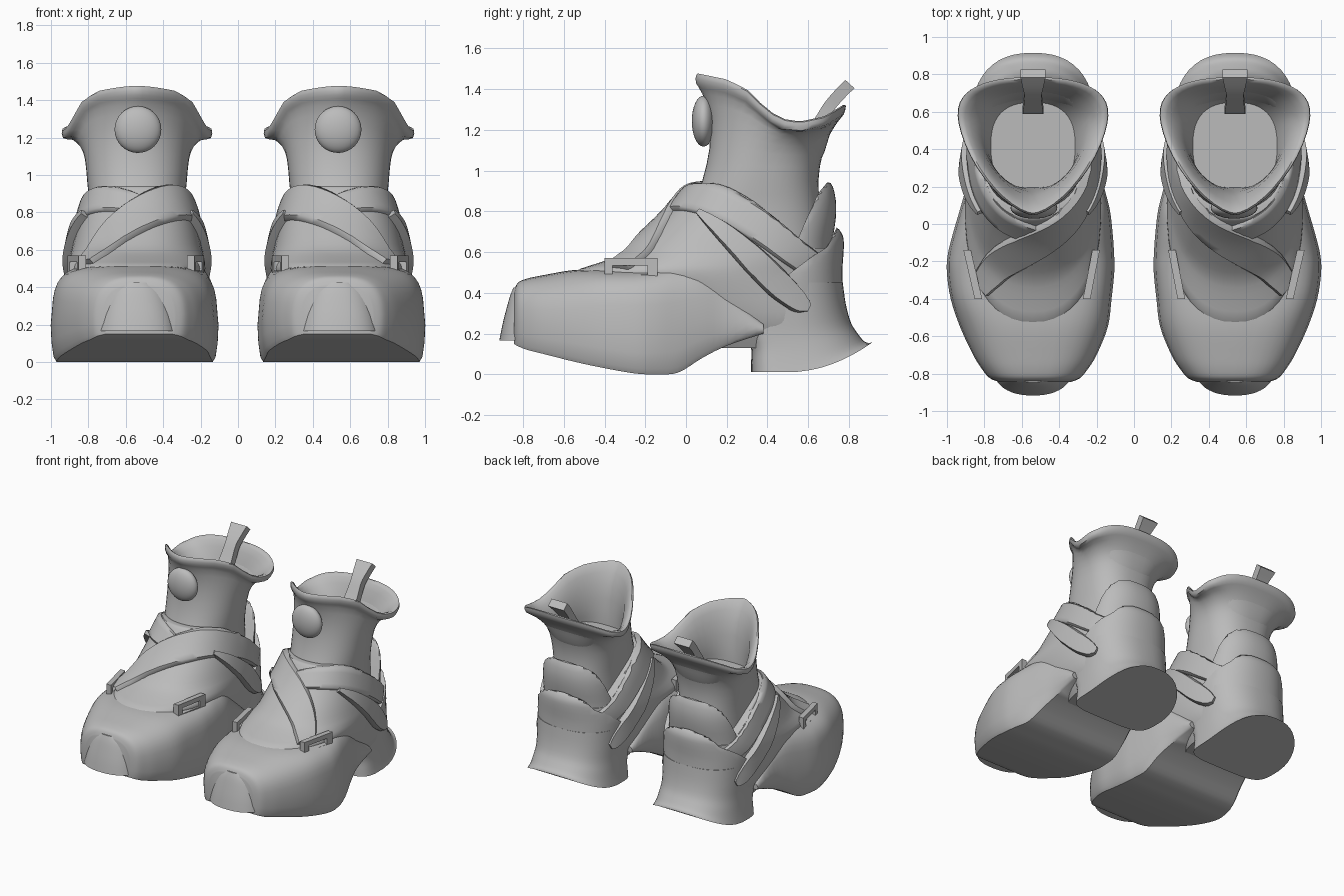
import bpy, bmesh, math
from mathutils import Vector
from mathutils.bvhtree import BVHTree

if "Cube" in bpy.data.objects:
    bpy.data.objects.remove(bpy.data.objects["Cube"])

CX = 0.54   # centre line of one shoe; the other is mirrored
GREY = bpy.data.materials.new("plain_grey")
GREY.diffuse_color = (0.5, 0.5, 0.5, 1)
GREY.use_nodes = True
GREY.node_tree.nodes["Principled BSDF"].inputs["Base Color"].default_value = GREY.diffuse_color


def lerp(table, t):
    """Piecewise linear lookup in (key, value) pairs."""
    if t <= table[0][0]:
        return table[0][1]
    for (a, va), (b, vb) in zip(table, table[1:]):
        if t <= b:
            return va + (vb - va) * (t - a) / (b - a)
    return table[-1][1]


def spline(rows, n):
    """Catmull-Rom interpolation of equal length rows."""
    out = []
    for i in range(len(rows) - 1):
        p0, p1, p2, p3 = (rows[max(0, min(len(rows) - 1, i + d))] for d in (-1, 0, 1, 2))
        for s in range(n):
            t = s / n
            out.append(tuple(0.5 * (2 * b + (c - a) * t + (2 * a - 5 * b + 4 * c - d) * t * t
                                    + (3 * b - a - 3 * c + d) * t ** 3)
                             for a, b, c, d in zip(p0, p1, p2, p3)))
    return out + [tuple(rows[-1])]


def finish(name, bm, angle=40):
    bmesh.ops.recalc_face_normals(bm, faces=bm.faces)
    me = bpy.data.meshes.new(name)
    bm.to_mesh(me)
    bm.free()
    me.materials.append(GREY)
    ob = bpy.data.objects.new(name, me)
    bpy.context.collection.objects.link(ob)
    ob.modifiers.new("pair", 'MIRROR').use_mirror_merge = False
    bpy.context.view_layer.objects.active = ob
    ob.select_set(True)
    bpy.ops.object.shade_smooth_by_angle(angle=math.radians(angle))
    ob.select_set(False)
    return ob


def loft(name, rings, angle=40):
    bm = bmesh.new()
    vs = [[bm.verts.new(p) for p in r] for r in rings]
    n = len(vs[0])
    for a, b in zip(vs, vs[1:]):
        for i in range(n):
            j = (i + 1) % n
            bm.faces.new((a[i], a[j], b[j], b[i]))
    bm.faces.new(vs[0])
    bm.faces.new(vs[-1])
    return finish(name, bm, angle)


def ring(y0, y1, hw, height, mid=0.5, nf=2.3, nb=2.3, cx=CX, n=48):
    """Horizontal ring, height is a function of y; nf and nb set front and back squareness."""
    yc, pts = y0 + (y1 - y0) * mid, []
    for i in range(n):
        a = 2 * math.pi * i / n
        c, s = math.cos(a), math.sin(a)
        e = 2 / (nb if s > 0 else nf)
        y = yc + math.copysign(abs(s) ** e, s) * ((y1 - yc) if s > 0 else (yc - y0))
        pts.append(Vector((cx + hw * math.copysign(abs(c) ** e, c), y, height(y))))
    return pts


def capped(rows, top, **kw):
    """Rings from (z, y0, y1, half width) rows, cut off below a top line."""
    return [ring(y0, y1, hw, lambda y, z=z: min(z, lerp(top, y)), **kw)
            for z, y0, y1, hw in spline(rows, 3)]


def toe_section(y, b, t, hw, c, n):
    """Flat soled arch leaning inward; n sets how square the top is."""
    pts = [(0, 0), (.5, 0), (.93, .0), (.965, .05), (.99, .2)]
    for i in range(11):
        a = math.pi / 2 * i / 10
        v = math.sin(a) ** (2 / n)
        pts.append((abs(math.cos(a)) ** (2 / n) * (1 - .05 * v), .38 + .62 * v))
    pts[-1] = (0, 1)
    pts += [(-u, v) for u, v in pts[-2:0:-1]]
    return [Vector((c + hw * u, y, b + (t - b) * v)) for u, v in pts]


# toe box: sections along y as (y, bottom, top, half width, centre, squareness)
stations = [(-.845, .15, .41, .19, .53, 2.8), (-.825, .138, .45, .24, .53, 2.8),
            (-.78, .12, .47, .28, .53, 2.9), (-.70, .10, .487, .33, .53, 3),
            (-.55, .062, .512, .395, .535, 3.3), (-.40, .03, .515, .43, .55, 4.2), (-.25, .004, .515, .448, .553, 4.6),
            (-.15, .0, .53, .443, .55, 4.4), (-.04, .008, .56, .425, .54, 4), (.08, .08, .55, .40, .53, 4),
            (.20, .14, .46, .37, .53, 4), (.38, .20, .26, .345, .54, 4)]
loft("toe_box", [toe_section(*s) for s in spline(stations, 4)])

# toe cap bulging from the front
caps = [(.165, -.917, -.6, .215), (.25, -.9, -.6, .20), (.34, -.877, -.6, .175),
        (.39, -.862, -.6, .15), (.425, -.848, -.6, .11)]
loft("toe_cap", capped(caps, [(0, 1)]))

# upper with a cuff that drops toward the heel
cuff = [(.13, .94), (.22, .915), (.32, .86), (.45, .76), (.60, .62)]
body = [(.13, .06, .72, .26), (.25, -.05, .78, .32), (.42, -.42, .765, .355), (.50, -.54, .76, .365),
        (.55, -.42, .76, .36), (.60, -.30, .755, .35), (.70, -.185, .745, .328), (.80, -.085, .71, .302),
        (.90, -.005, .68, .272), (.94, .03, .66, .255), (.945, .07, .62, .235)]
upper = loft("upper", capped(body, cuff))

# flared heel block with a curved underside
heel = []
for z, y0, y1, hw, rise in spline([(.01, .32, .915, .33, .15), (.06, .32, .88, .322, .12),
                                   (.13, .32, .845, .314, .10), (.21, .30, .81, .312, .08),
                                   (.32, .30, .785, .318, .05), (.45, .30, .77, .325, 0)], 3):
    heel.append(ring(y0, y1, hw, lambda y: z + rise * (max(0, y - .5) / .42) ** 2,
                     mid=.38, nf=4.5, nb=2.4))
loft("heel", heel)

# heel counter and the tab layered above it
counter = [(.35, .25, .775, .325), (.50, .25, .768, .335), (.62, .25, .775, .325),
           (.68, .25, .77, .315), (.72, .25, .74, .29), (.71, .25, .70, .25)]
loft("heel_counter", capped(counter, [(.45, .45), (.62, .58), (.69, .62), (.74, .72)], mid=.4))
tab = [(.50, .25, .72, .29), (.62, .25, .715, .29), (.76, .25, .735, .285), (.86, .25, .735, .275),
       (.94, .25, .71, .25), (.93, .25, .66, .225)]
loft("heel_tab", capped(tab, [(.42, .50), (.53, .62), (.59, .76), (.65, .89), (.70, .95)], mid=.5))

# ankle sock with a flared, wavy rim, folded inside down to the insole
rim = [(.05, 1.468), (.20, 1.438), (.30, 1.39), (.38, 1.31), (.46, 1.25), (.56, 1.235), (.68, 1.26), (.78, 1.32)]
sock = [(.55, 0, .02, .68, .25, 2.3, .5), (.80, 0, .03, .66, .25, 2.3, .5), (.95, 0, .08, .65, .265, 2.2, .5),
        (1.07, .15, .115, .67, .278, 2.1, .52), (1.13, .5, .115, .70, .305, 1.9, .6),
        (1.155, .85, .08, .745, .345, 1.65, .68), (1.16, 1, .05, .775, .395, 1.55, .72),
        (1.20, 1, .05, .785, .40, 1.55, .72), (1.20, 1, .075, .755, .365, 1.55, .72),
        (1.15, .7, .15, .715, .30, 1.7, .66), (1.08, .2, .185, .68, .25, 2, .55), (1.03, 0, .195, .65, .225, 2.8, .5)]
loft("ankle_sock", [ring(y0, y1, hw, lambda y: b + k * (lerp(rim, y) - 1.2), mid=m, nf=nf, nb=2.5)
                    for b, k, y0, y1, hw, nf, m in spline(sock, 2)], 50)

# round badge on the front of the ankle
bm = bmesh.new()
bmesh.ops.create_uvsphere(bm, u_segments=32, v_segments=16, radius=.125)
for v in bm.verts:
    v.co = Vector((v.co.x + CX - .005, v.co.y * .46 + .086, v.co.z + 1.243))
finish("ankle_badge", bm)

# straps: tapered ribbons laid on the upper
surface = BVHTree.FromPolygons([v.co.copy() for v in upper.data.vertices],
                               [tuple(p.vertices) for p in upper.data.polygons])


def strap(name, path, thick):
    """Path rows are (x, y, z, width)."""
    rows = spline(path, 6)
    centres = [Vector(r[:3]) for r in rows]
    rings = []
    for i, (p, r) in enumerate(zip(centres, rows)):
        nrm = surface.find_nearest(p)[1]
        tangent = (centres[min(i + 1, len(rows) - 1)] - centres[max(i - 1, 0)]).normalized()
        side = tangent.cross(nrm).normalized()
        lower, upper_side = [], []
        for k in (-1, -.85, -.5, 0, .5, .85, 1):
            target = p + side * k * r[3] / 2
            q, qn = surface.find_nearest(target)[:2]
            q = q + side * (target - q).dot(side) * .4
            lower.append(q - qn * .02)
            upper_side.append(q + qn * thick * (.3 if abs(k) == 1 else 1))
        rings.append(lower + upper_side[::-1])
    loft(name, rings, 50)


strap("under_strap", [(.45, -.08, .78, .10), (.56, -.03, .83, .14), (.72, .05, .86, .16),
                      (.80, .17, .83, .17), (.85, .35, .73, .16), (.86, .52, .61, .15), (.82, .66, .52, .14)], .02)
strap("over_strap", [(.83, -.34, .54, .13), (.75, -.25, .64, .18), (.57, -.12, .75, .22), (.38, .01, .84, .22),
                     (.28, .15, .83, .20), (.23, .35, .73, .17), (.22, .52, .61, .15), (.26, .66, .52, .14)], .03)

# leaf shaped side loops, one on each flank
for side, label in ((1, "outer"), (-1, "inner")):
    strap(label + "_side_loop", [(CX + side * x, y, z, w) for x, y, z, w in
                                 ((.29, .06, .80, .03), (.315, .18, .70, .09), (.34, .32, .57, .13),
                                  (.35, .46, .44, .14), (.34, .56, .36, .11), (.325, .61, .33, .05))], .042)

# buckle frames where the straps meet the toe box
for x, lean, label in ((.862, .03, "outer"), (.228, -.025, "inner")):
    bm = bmesh.new()
    for y0, y1, z0, z1 in ((-.40, -.14, .535, .57), (-.40, -.14, .47, .49),
                           (-.40, -.36, .49, .535), (-.19, -.14, .49, .535)):
        for v in bmesh.ops.create_cube(bm, size=1)['verts']:
            y = (y0 + y1) / 2 + v.co.y * (y1 - y0)
            v.co = Vector((x + v.co.x * .04 + lean * (y + .27) / .13, y, (z0 + z1) / 2 + v.co.z * (z1 - z0)))
    finish(label + "_buckle", bm)

# pull tab rising from the back of the collar
strip = [(.61, 1.17, .055), (.65, 1.23, .05), (.70, 1.31, .045), (.75, 1.37, .055), (.805, 1.425, .067)]
loft("pull_tab", [[Vector((CX + sx * w, y + sy * .022, z - sy * .02)) for sx, sy in
                   ((-1, -1), (1, -1), (1, 1), (-1, 1))] for y, z, w in spline(strip, 3)])
